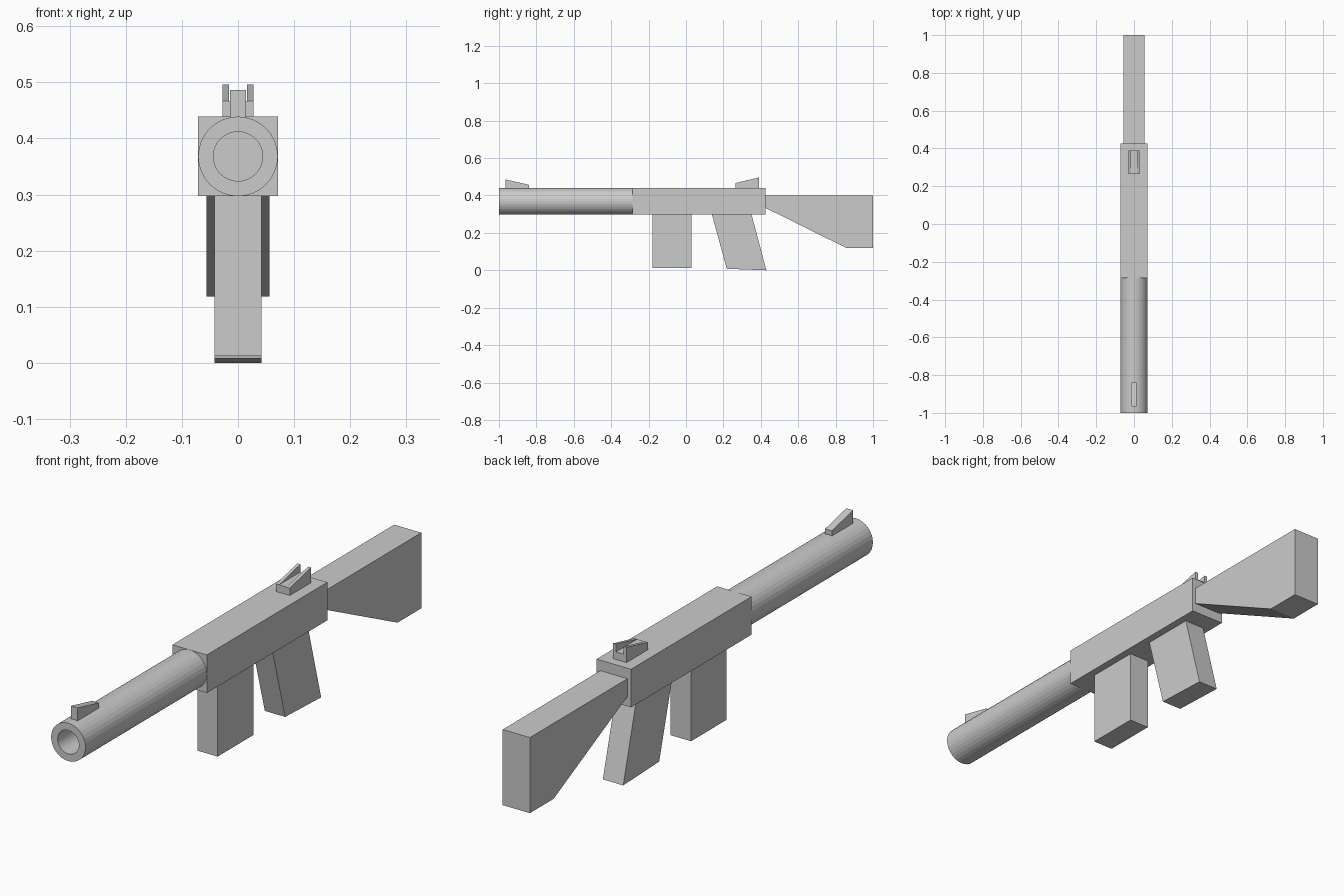
import bpy, bmesh, math
from mathutils import Vector

if "Cube" in bpy.data.objects:
    bpy.data.objects.remove(bpy.data.objects["Cube"])

AXIS_Z = 0.368  # height of the barrel axis


def finish(name, bm):
    bmesh.ops.recalc_face_normals(bm, faces=bm.faces)
    mesh = bpy.data.meshes.new(name)
    bm.to_mesh(mesh)
    bm.free()
    obj = bpy.data.objects.new(name, mesh)
    bpy.context.collection.objects.link(obj)
    return obj


def slab(name, profile, x0, x1):
    """Extrude a (y, z) side profile from x0 to x1."""
    bm = bmesh.new()
    face = bm.faces.new([bm.verts.new((x0, y, z)) for y, z in profile])
    ext = bmesh.ops.extrude_face_region(bm, geom=[face])
    moved = [v for v in ext["geom"] if isinstance(v, bmesh.types.BMVert)]
    bmesh.ops.translate(bm, verts=moved, vec=(x1 - x0, 0, 0))
    return finish(name, bm)


def rect(y0, y1, z0, z1):
    return [(y0, z0), (y1, z0), (y1, z1), (y0, z1)]


def lathe(name, profile, sides):
    """Spin a (radius, y) profile around the barrel axis."""
    bm = bmesh.new()
    verts = [bm.verts.new((0, y, AXIS_Z + r)) for r, y in profile]
    edges = [bm.edges.new(pair) for pair in zip(verts, verts[1:])]
    bmesh.ops.spin(bm, geom=verts + edges, cent=Vector((0, 0, AXIS_Z)),
                   axis=(0, 1, 0), angle=math.tau, steps=sides, use_duplicate=False)
    bmesh.ops.remove_doubles(bm, verts=bm.verts, dist=1e-5)
    return finish(name, bm)


# Main housing
slab("receiver", rect(-0.285, 0.425, 0.297, 0.439), -0.071, 0.071)

# Hollow barrel: bore floor, bore wall, muzzle ring, outer wall, rear cap
lathe("barrel", [(0, -0.287), (0.044, -0.287), (0.044, -1.0),
                 (0.071, -1.0), (0.071, -0.28), (0, -0.28)], 32)

# Straight magazine and raked grip
slab("magazine", rect(-0.18, 0.03, 0.012, 0.30), -0.042, 0.042)
slab("grip", [(0.138, 0.30), (0.35, 0.30), (0.43, 0.0), (0.218, 0.008)], -0.042, 0.042)

# Shoulder stock
slab("stock", [(0.42, 0.40), (1.0, 0.40), (1.0, 0.118), (0.86, 0.118), (0.42, 0.336)],
     -0.056, 0.056)

# Front sight wedge
slab("front_sight", [(-0.965, 0.43), (-0.84, 0.43), (-0.84, 0.457), (-0.965, 0.486)],
     -0.014, 0.014)

# Rear sight: base block with two rising wings
slab("rear_sight_base", rect(0.265, 0.39, 0.435, 0.467), -0.028, 0.028)
for side, a, b in (("left", -0.028, -0.016), ("right", 0.016, 0.028)):
    slab("rear_sight_wing_" + side, [(0.265, 0.467), (0.39, 0.467), (0.39, 0.496)], a, b)
